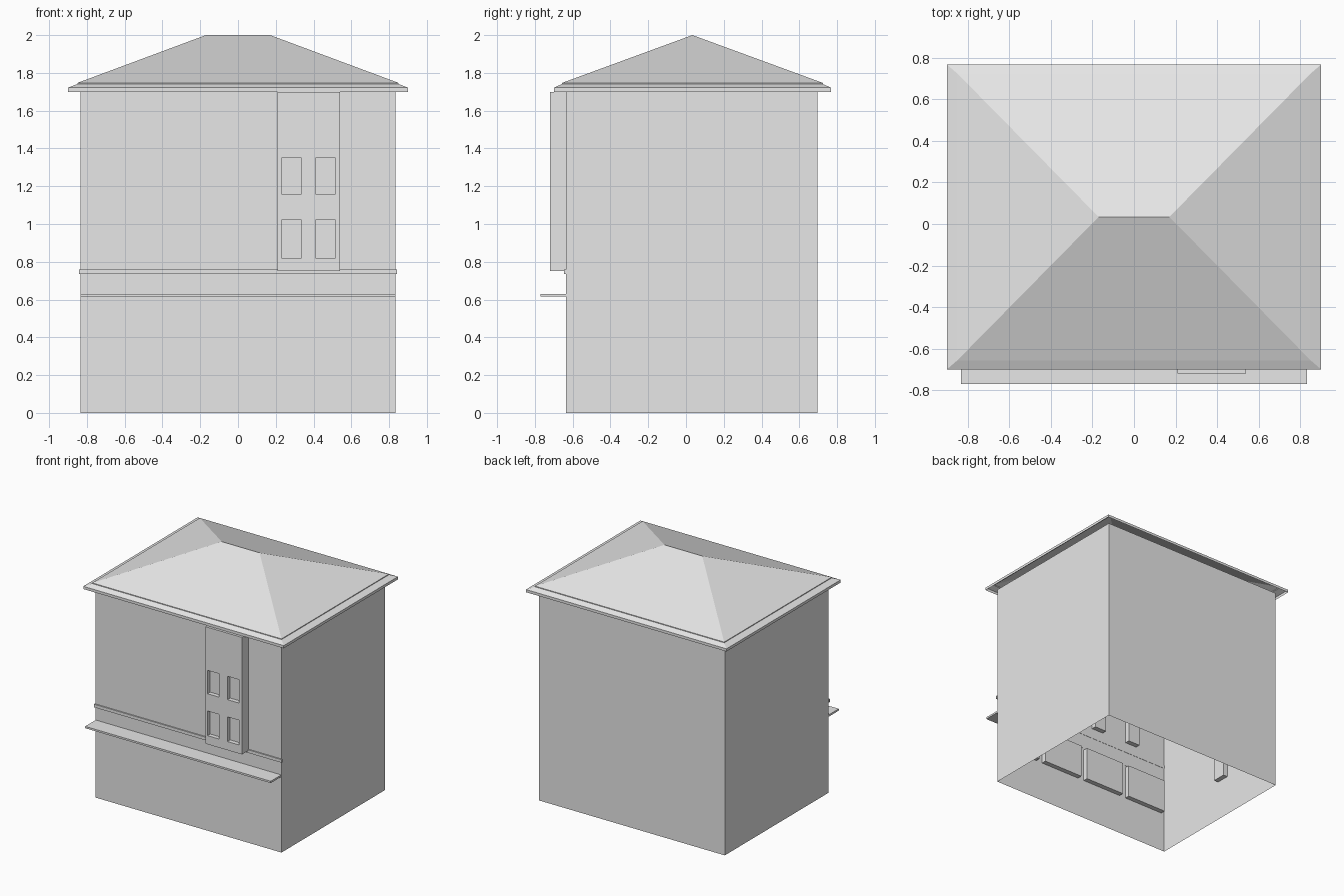
import bpy, bmesh

if "Cube" in bpy.data.objects:
    bpy.data.objects.remove(bpy.data.objects["Cube"])

grey = bpy.data.materials.new("plain_grey")
grey.diffuse_color = (0.8, 0.8, 0.8, 1)
grey.use_nodes = True
grey.node_tree.nodes["Principled BSDF"].inputs["Base Color"].default_value = grey.diffuse_color


def finish(name, bm):
    bmesh.ops.remove_doubles(bm, verts=bm.verts[:], dist=1e-5)
    bmesh.ops.recalc_face_normals(bm, faces=bm.faces[:])
    me = bpy.data.meshes.new(name)
    bm.to_mesh(me)
    bm.free()
    me.materials.append(grey)
    ob = bpy.data.objects.new(name, me)
    bpy.context.collection.objects.link(ob)
    return ob


def quad(bm, *pts):
    return bm.faces.new([bm.verts.new(p) for p in pts])


def add_box(bm, x, y, z, skip=()):
    """Box from ranges; skip lists open sides by axis and sign, e.g. '-z'."""
    tmp = bmesh.ops.create_cube(bm, size=1)["verts"]
    for v in tmp:
        v.co = [r[0] if c < 0 else r[1] for c, r in zip(v.co, (x, y, z))]
    faces = {f for v in tmp for f in v.link_faces}
    gone = []
    for s in skip:
        axis = "xyz".index(s[1])
        pick = max if s[0] == "+" else min
        gone.append(pick(faces, key=lambda f: f.calc_center_median()[axis]))
    bmesh.ops.delete(bm, geom=gone, context="FACES")


def box(name, x, y, z, skip=()):
    bm = bmesh.new()
    add_box(bm, x, y, z, skip)
    return finish(name, bm)


# Walls: shell open at the bottom and under the roof
box("walls", (-0.835, 0.835), (-0.635, 0.695), (0, 1.70), ("-z", "+z"))

# Trim strip and awning across the front
box("front_trim", (-0.842, 0.842), (-0.645, -0.633), (0.735, 0.76))
box("awning", (-0.833, 0.833), (-0.77, -0.634), (0.615, 0.63))

# Hipped roof: fascia, short skirt, small step, then slopes up to the ridge
bm = bmesh.new()
rings = []
for ex, ey, z in ((0.90, 0.733, 1.70), (0.90, 0.733, 1.722), (0.85, 0.69, 1.741),
                  (0.85, 0.69, 1.747), (0.17, 0.0, 2.0)):
    rings.append([(sx * ex, 0.034 + sy * ey, z)
                  for sx, sy in ((-1, -1), (1, -1), (1, 1), (-1, 1))])
for a, b in zip(rings, rings[1:]):
    for i in range(4):
        j = (i + 1) % 4
        pts = [a[i], a[j], b[j], b[i]]
        quad(bm, *dict.fromkeys(pts))
finish("roof", bm)

# Bay with four sunken windows
xs = [0.21, 0.23, 0.335, 0.41, 0.515, 0.54]
zs = [0.75, 0.82, 1.02, 1.16, 1.35, 1.70]
front, sunk, back = -0.72, -0.685, -0.634
bm = bmesh.new()
for i, (x0, x1) in enumerate(zip(xs, xs[1:])):
    for j, (z0, z1) in enumerate(zip(zs, zs[1:])):
        if i % 2 and j % 2:
            add_box(bm, (x0, x1), (front, sunk), (z0, z1), ("-y",))
        else:
            quad(bm, (x0, front, z0), (x1, front, z0), (x1, front, z1), (x0, front, z1))
add_box(bm, (xs[0], xs[-1]), (front, back), (zs[0], zs[-1]), ("-y",))
bay = finish("bay", bm)

# Window boxes on the inside of the walls, seen through the open bottom
bm = bmesh.new()
for cx in (-0.6255, -0.2085, 0.2085, 0.6255):
    add_box(bm, (cx - 0.18, cx + 0.18), (-0.634, -0.595), (0.33, 0.60))
for cx in (-0.50, -0.165):
    for z in ((0.82, 1.02), (1.16, 1.35)):
        add_box(bm, (cx - 0.053, cx + 0.053), (-0.634, -0.595), z)
add_box(bm, (-0.834, -0.795), (0.01, 0.12), (0.33, 0.55))
finish("inner_windows", bm)
